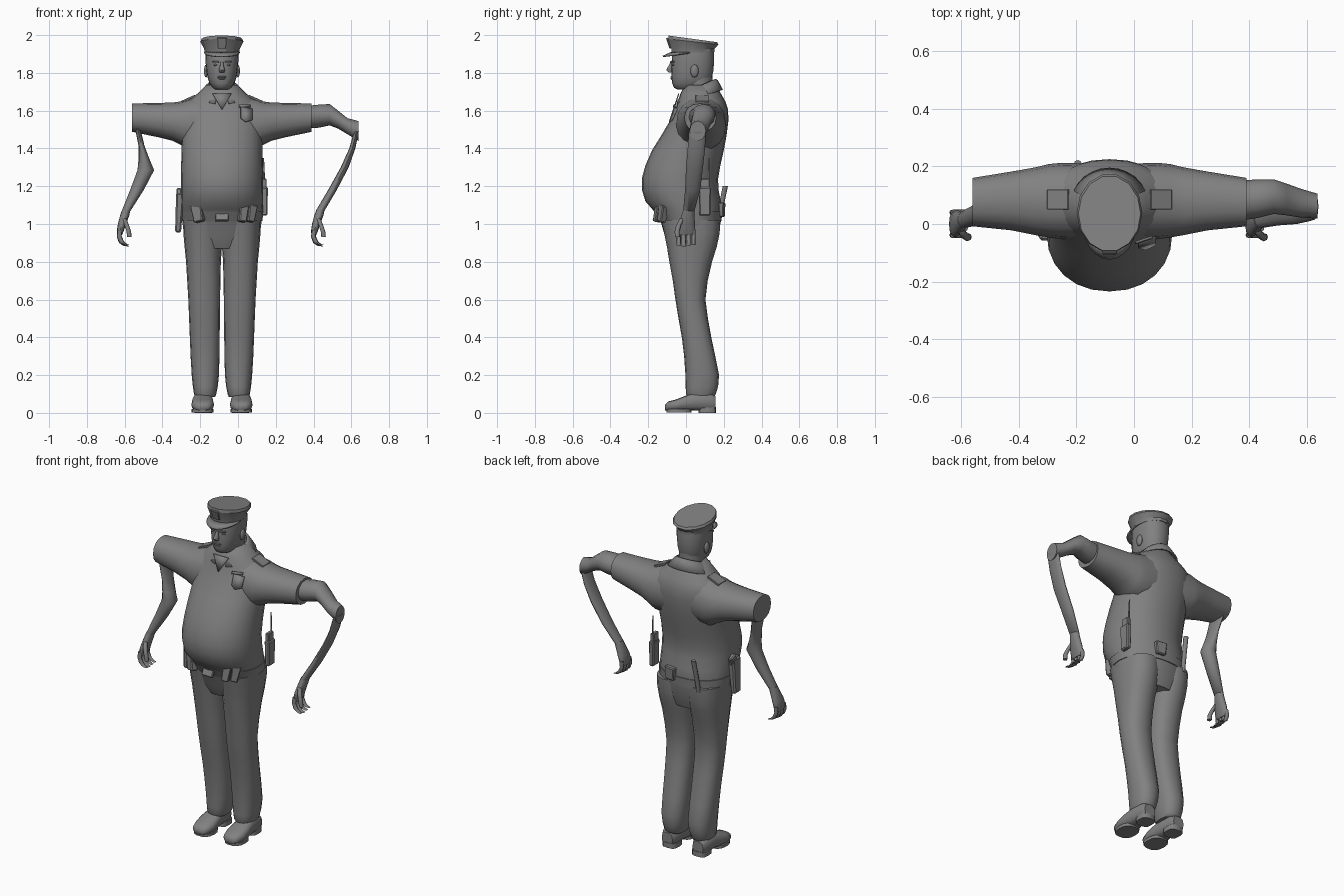
import bpy, bmesh, math
from mathutils import Vector, Matrix

CX = -0.085  # body centre line
GREY = bpy.data.materials.new("plain grey")
GREY.diffuse_color = (0.22, 0.22, 0.22, 1)


def finish(name, bm, angle=40, solid=0):
    bmesh.ops.recalc_face_normals(bm, faces=bm.faces)
    me = bpy.data.meshes.new(name)
    bm.to_mesh(me)
    bm.free()
    ob = bpy.data.objects.new(name, me)
    bpy.context.collection.objects.link(ob)
    me.materials.append(GREY)
    if solid:
        m = ob.modifiers.new("thickness", 'SOLIDIFY')
        m.thickness, m.offset = solid, 0
    bpy.context.view_layer.objects.active = ob
    ob.select_set(True)
    bpy.ops.object.shade_smooth_by_angle(angle=math.radians(angle))
    ob.select_set(False)
    return ob


def ring(c, u, v, n=16, p=1.0):
    """Rounded ring of points about c, spanned by half axes u and v."""
    c, u, v = Vector(c), Vector(u), Vector(v)
    f = lambda a: math.copysign(abs(a) ** p, a)
    return [c + u * f(math.cos(2 * math.pi * i / n)) + v * f(math.sin(2 * math.pi * i / n))
            for i in range(n)]


def loft(name, rings, angle=40, closed=True, solid=0):
    bm = bmesh.new()
    rows = [[bm.verts.new(p) for p in r] for r in rings]
    n = len(rows[0])
    for a, b in zip(rows, rows[1:]):
        for i in range(n if closed else n - 1):
            j = (i + 1) % n
            bm.faces.new((a[i], a[j], b[j], b[i]))
    if closed:
        bm.faces.new(rows[0])
        bm.faces.new(rows[-1])
    return finish(name, bm, angle, solid)


def stack(name, rows, n=20, p=1.0, angle=40):
    """Rows of (x, z, half width, front y, back y)."""
    return loft(name, [ring((x, (f + b) / 2, z), (w, 0, 0), (0, (b - f) / 2, 0), n, p)
                       for x, z, w, f, b in rows], angle)


def limb(name, rows, n=12):
    """Rows of (x, y, z, half x, half y)."""
    return loft(name, [ring((x, y, z), (a, 0, 0), (0, b, 0), n) for x, y, z, a, b in rows], 60)


def box(name, c, size, rot=(0, 0, 0), taper=1.0, bevel=0.005):
    bm = bmesh.new()
    bmesh.ops.create_cube(bm, size=1)
    for v in bm.verts:
        k = taper if v.co.z < 0 else 1
        v.co = Vector((v.co.x * size[0] * k, v.co.y * size[1] * k, v.co.z * size[2]))
    if bevel:
        bmesh.ops.bevel(bm, geom=bm.edges[:], offset=bevel, segments=1, affect='EDGES')
    m = Matrix.Translation(c)
    for ang, ax in zip(rot, "XYZ"):
        m = m @ Matrix.Rotation(math.radians(ang), 4, ax)
    bm.transform(m)
    return finish(name, bm, 30)


def ball(name, c, r):
    bm = bmesh.new()
    bmesh.ops.create_uvsphere(bm, u_segments=10, v_segments=8, radius=1)
    bm.transform(Matrix.Translation(c) @ Matrix.Diagonal((*r, 1)))
    return finish(name, bm, 60)


# Shirt body with heavy belly
stack("torso", [(CX, *r) for r in [
    (.87, .15, -.08, .15), (.93, .2, -.11, .17), (1.0, .208, -.13, .182), (1.04, .212, -.15, .186),
    (1.08, .215, -.18, .188), (1.12, .217, -.215, .185), (1.18, .218, -.233, .172),
    (1.24, .218, -.234, .17), (1.31, .216, -.215, .182), (1.39, .214, -.18, .2),
    (1.47, .215, -.13, .215), (1.55, .218, -.083, .225), (1.61, .212, -.055, .222),
    (1.65, .18, -.042, .208), (1.69, .13, -.03, .185), (1.735, .085, -.005, .16)]], 24, .93, 60)

for side, s in (("right", -1), ("left", 1)):
    # Sleeve: rows of reach, bottom z, top z, front y, back y
    loft(side + "_sleeve", [ring((CX + s * d, (f + b) / 2, (lo + hi) / 2), (0, (b - f) / 2, 0),
                                 (0, 0, (hi - lo) / 2), 16, .9)
                            for d, lo, hi, f, b in [
        (.08, 1.40, 1.68, -.05, .21), (.17, 1.39, 1.665, -.052, .212), (.21, 1.415, 1.65, -.047, .208),
        (.26, 1.44, 1.643, -.038, .196), (.34, 1.46, 1.641, -.022, .182), (.475, 1.488, 1.638, -.008, .16)]])
    # Trouser leg: rows of z, inner x, outer x, front y, back y
    stack(side + "_trouser_leg", [(CX + s * (i + o) / 2, z, (o - i) / 2, f, b) for z, i, o, f, b in [
        (1.02, .0, .206, -.13, .182), (.95, -.002, .204, -.115, .178), (.88, .0, .198, -.101, .163),
        (.8, .006, .19, -.088, .138), (.7, .008, .184, -.07, .115), (.6, .01, .178, -.056, .103),
        (.5, .011, .174, -.04, .116), (.4, .012, .17, -.022, .134), (.3, .013, .166, -.01, .155),
        (.2, .016, .16, -.003, .175), (.14, .022, .154, -.002, .17), (.1, .03, .148, .0, .158),
        (.085, .036, .142, .008, .148)]], 16, .85, 60)
    # Shoe: rows along y of half width, top z
    x = CX + s * .098
    loft(side + "_shoe", [ring((x + s * .004, y, (h + .012) / 2), (w, 0, 0), (0, 0, (h - .012) / 2), 12, .7)
                          for y, w, h in [(-.11, .025, .045), (-.095, .047, .06), (-.05, .06, .072),
                                          (.0, .058, .092), (.05, .05, .11), (.13, .047, .105),
                                          (.155, .035, .09)]], 50)
    stack(side + "_sole", [(x + s * .004, z, .058, -.105, .03) for z in (.003, .02)], 14, .8)
    stack(side + "_heel", [(x, z, .046, .065, .16) for z in (0, .03)], 12, .6)
    # Ear and shoulder strap
    ball(side + "_ear", (CX + s * .084, .045, 1.81), (.012, .022, .034))
    box(side + "_shoulder_strap", (CX + s * .178, .085, 1.662), (.08, .07, .012),
        (0, s * 24, 0), 1, .002)
    # Eye and brow
    box(side + "_brow", (CX + s * .034, -.072, 1.858), (.036, .014, .008), (0, 0, s * 18), 1, .002)
    ball(side + "_eye", (CX + s * .033, -.066, 1.842), (.014, .009, .006))

# Neck, head and face
stack("neck", [(CX, 1.66, .066, -.005, .145), (CX, 1.71, .066, -.012, .138), (CX, 1.8, .07, -.01, .14)], 16)
stack("head", [(CX, *r) for r in [
    (1.712, .035, -.045, .05), (1.722, .05, -.064, .09), (1.745, .066, -.073, .125), (1.775, .076, -.077, .136),
    (1.81, .082, -.078, .145), (1.85, .086, -.077, .148), (1.89, .088, -.073, .149),
    (1.92, .086, -.07, .147)]], 20, .88, 60)
loft("nose", [ring((CX, y, z), (w, 0, 0), (0, d, 0), 8) for y, z, w, d in [
    (-.074, 1.858, .007, .008), (-.082, 1.835, .01, .012), (-.087, 1.815, .017, .018),
    (-.08, 1.802, .013, .012)]], 60)
for z, w in ((1.779, .026), (1.77, .022)):
    ball("lip", (CX, -.073, z), (w, .01, .005))

# Peaked cap with crown tilted up at the front
def cap_ring(w, f, b, zf, zb, n=14):
    pts = ring((CX, (f + b) / 2, 0), (w, 0, 0), (0, (b - f) / 2, 0), n)
    for p in pts:
        p.z = zf + (zb - zf) * (p.y - f) / (b - f)
    return pts

loft("cap", [cap_ring(.092, -.078, .153, 1.9, 1.912), cap_ring(.094, -.08, .154, 1.925, 1.928),
             cap_ring(.114, -.098, .175, 1.98, 1.95), cap_ring(.108, -.096, .168, 1.998, 1.962)], 25)
arc = [math.pi * i / 12 for i in range(13)]
loft("cap_visor", [[(CX + .09 * math.cos(t), .02 - .095 * math.sin(t), 1.908) for t in arc],
                   [(CX + .094 * math.cos(t), .015 - .137 * math.sin(t), 1.905 - .018 * math.sin(t))
                    for t in arc]], 30, False, .008)
box("cap_badge", (CX, -.092, 1.957), (.052, .01, .06), (18, 0, 0), .85, .003)

# Folded collar, open at the throat
sweep = [math.radians(-90 + 16 + 328 * i / 24) for i in range(25)]
def collar_row(rx, ry, z, rise):
    return [(CX + rx * math.cos(t), .07 + ry * math.sin(t), z + rise * (math.sin(t) + 1) / 2) for t in sweep]
loft("collar", [collar_row(.072, .085, 1.69, .075), collar_row(.085, .096, 1.69, .068),
                collar_row(.13, .122, 1.635, .075)], 40, False, .008)

def plate(name, pts, solid=.006):
    bm = bmesh.new()
    bm.faces.new([bm.verts.new((CX + x, y, z)) for x, y, z in pts])
    return finish(name, bm, 30, solid)

plate("open_neck", [(-.05, -.038, 1.69), (.05, -.038, 1.69), (0, -.066, 1.605)])
plate("chest_badge", [(.1, -.062, 1.62), (.16, -.045, 1.61), (.16, -.072, 1.55), (.125, -.088, 1.54),
                      (.1, -.082, 1.56)])
plate("name_tag", [(.09, -.063, 1.632), (.15, -.043, 1.632), (.15, -.048, 1.618), (.09, -.068, 1.618)])

# Right arm, hanging and stretched from the sleeve
limb("right_arm", [(-.543, .075, 1.6, .012, .068), (-.53, .07, 1.5, .014, .06), (-.51, .06, 1.41, .016, .05),
                   (-.497, .052, 1.34, .03, .047), (-.488, .048, 1.285, .044, .044),
                   (-.535, .035, 1.18, .036, .038), (-.592, .015, 1.07, .023, .03)])
# Left arm: level upper arm, bent elbow, thin forearm
loft("left_upper_arm", [ring((x, y, (lo + hi) / 2), (0, w, 0), (0, 0, (hi - lo) / 2), 12)
                        for x, y, w, lo, hi in [(.36, .08, .07, 1.505, 1.625), (.43, .088, .067, 1.51, 1.632),
                                                (.485, .095, .06, 1.522, 1.635), (.53, .085, .055, 1.505, 1.6),
                                                (.58, .072, .05, 1.475, 1.56), (.637, .062, .043, 1.44, 1.545)]], 50)
limb("left_forearm", [(.627, .06, 1.49, .013, .045), (.605, .055, 1.4, .016, .046), (.565, .045, 1.3, .021, .045),
                      (.5, .035, 1.18, .023, .04), (.435, .015, 1.07, .023, .03)])
# Hands with curled fingers
for side, dx in (("right", 0), ("left", 1.028)):
    limb(side + "_palm", [(x + dx, y, z, a, b) for x, y, z, a, b in [
        (-.59, .016, 1.08, .022, .029), (-.6, .01, 1.045, .024, .034), (-.614, .003, 1.0, .022, .045),
        (-.624, .0, .96, .018, .048), (-.626, .0, .942, .012, .044)]])
    for k in range(4):
        y = -.038 + .026 * k
        r = .012 - .001 * abs(k - 1)
        limb(side + "_finger", [(x + dx, y, z + .004 * abs(k - 1), a, r) for x, z, a in [
            (-.625, .965, .012), (-.629, .93, .012), (-.617, .9, .013), (-.597, .885, .011),
            (-.582, .882, .006)]], 8)
    limb(side + "_thumb", [(x + dx, y, z, .012, .013) for x, y, z in [
        (-.603, -.02, 1.03), (-.588, -.04, .99), (-.578, -.047, .96), (-.575, -.045, .93)]], 8)

# Belt and the gear on it
stack("belt", [(CX, 1.015, .214, -.142, .188), (CX, 1.065, .219, -.17, .192)], 24, .93)
box("buckle", (CX, -.158, 1.04), (.07, .02, .055), (-25, 0, 0), 1, .004)
for x, y, yaw, lean in ((-.21, -.135, -28, 8), (.025, -.145, 22, -5), (.068, -.122, 32, -8)):
    box("front_pouch", (x, y, 1.055), (.05 if x > 0 else .065, .045, .09), (-10, -lean, yaw), .8)
box("holster", (-.312, -.02, 1.06), (.042, .075, .21), (0, 3, 0), .75, .008)
box("pistol_grip", (-.312, .0, 1.155), (.026, .05, .06), (-20, 0, 0), 1, .006)
box("radio", (.142, .1, 1.12), (.032, .065, .15), (0, 0, 0), .9, .006)
box("radio_top", (.14, .1, 1.215), (.024, .05, .05), (0, 0, 0), 1, .004)
limb("radio_antenna", [(.138, .12, 1.22, .006, .006), (.134, .122, 1.35, .004, .004)], 6)
box("back_pouch", (-.03, .19, 1.075), (.07, .03, .075), (0, 0, -8), .8)
limb("baton", [(-.205, .17, 1.0, .012, .012), (-.2, .188, 1.1, .013, .013), (-.195, .208, 1.2, .014, .014)], 8)
